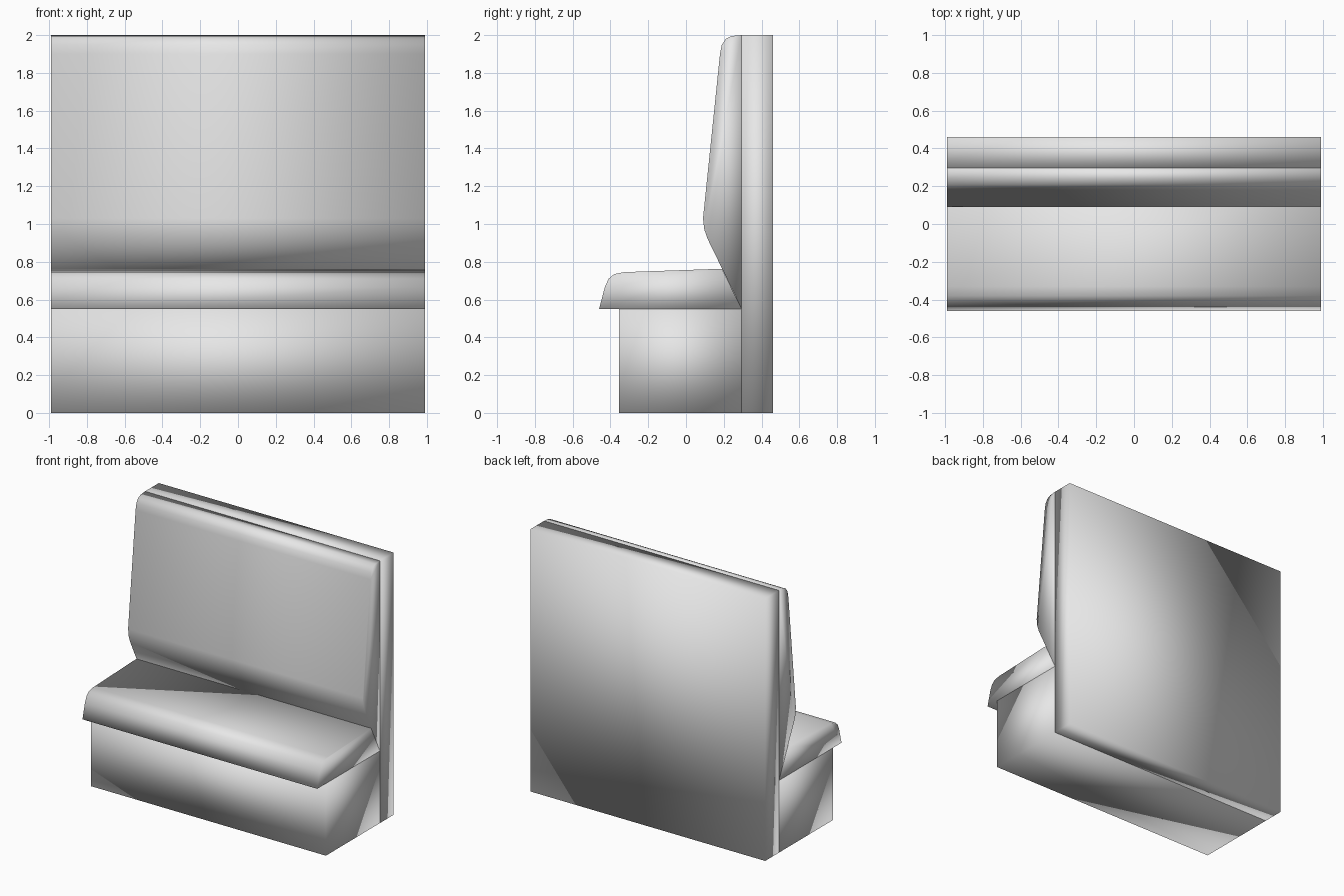
import bpy
import bmesh

cube = bpy.data.objects.get("Cube")
if cube:
    bpy.data.objects.remove(cube, do_unlink=True)

HALF_WIDTH = 0.99
BACK = 0.295      # plane where the cushions and base meet the back panel
SEAT_Z = 0.55     # underside of the seat cushion

grey = bpy.data.materials.new("light_grey")
grey.use_nodes = True
colour = (0.8, 0.8, 0.8, 1)
grey.diffuse_color = colour
grey.node_tree.nodes["Principled BSDF"].inputs["Base Color"].default_value = colour


def extrude_profile(name, profile):
    """Sweep a closed (y, z) side profile across the full bench width."""
    bm = bmesh.new()
    side = bm.faces.new([bm.verts.new((-HALF_WIDTH, y, z)) for y, z in profile])
    swept = bmesh.ops.extrude_face_region(bm, geom=[side], use_keep_orig=True)
    moved = [v for v in swept["geom"] if isinstance(v, bmesh.types.BMVert)]
    bmesh.ops.translate(bm, verts=moved, vec=(2 * HALF_WIDTH, 0, 0))
    bmesh.ops.recalc_face_normals(bm, faces=bm.faces)
    for face in bm.faces:
        face.smooth = True
    mesh = bpy.data.meshes.new(name)
    bm.to_mesh(mesh)
    bm.free()
    mesh.materials.append(grey)
    obj = bpy.data.objects.new(name, mesh)
    bpy.context.collection.objects.link(obj)
    return obj


def box_profile(y0, y1, z0, z1):
    return [(y0, z0), (y1, z0), (y1, z1), (y0, z1)]


# Plinth under the seat and upright panel behind it
extrude_profile("base", box_profile(-0.355, BACK, 0, SEAT_Z))
extrude_profile("back_panel", box_profile(BACK, 0.46, 0, 2))

# Seat cushion with rounded, overhanging front lip
extrude_profile("seat_cushion", [
    (BACK, SEAT_Z), (-0.46, SEAT_Z), (-0.43, 0.665), (-0.41, 0.71),
    (-0.38, 0.735), (-0.33, 0.745), (0.19, 0.763)])

# Leaning backrest cushion, wedged in at the bottom and rounded at the top
extrude_profile("backrest_cushion", [
    (BACK, SEAT_Z), (0.115, 0.92), (0.097, 0.97), (0.09, 1.03),
    (0.18, 1.9), (0.19, 1.95), (0.21, 1.98), (0.24, 1.995), (BACK, 2)])
